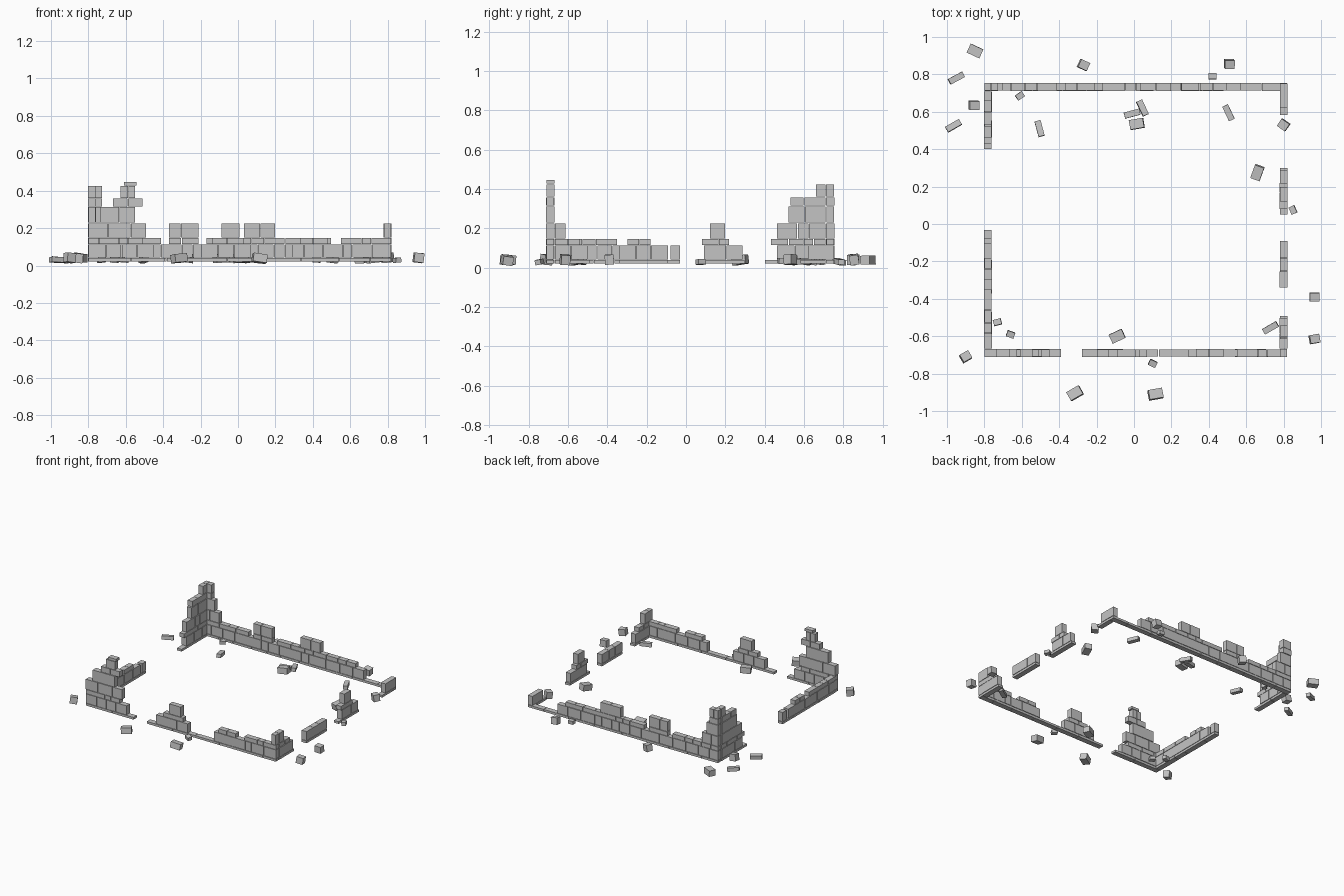
import bpy
import bmesh
import math
import random
from mathutils import Matrix, Vector, Euler

if "Cube" in bpy.data.objects:
    bpy.data.objects.remove(bpy.data.objects["Cube"], do_unlink=True)

random.seed(4)

# One plain stone colour for everything
STONE = (.55, .55, .55, 1)
stone = bpy.data.materials.new("grey_stone")
stone.use_nodes = True
stone.diffuse_color = STONE
stone.node_tree.nodes["Principled BSDF"].inputs["Base Color"].default_value = STONE

# Bottom and top of each stone course, and its usual block length
COURSES = {
    "footing": (.022, .039, .17),
    "first": (.042, .112, .09),
    "second": (.115, .146, .08),
    "third": (.149, .225, .09),
    "fourth": (.229, .312, .08),
    "fifth": (.316, .358, .09),
    "sixth": (.361, .424, .05),
    "cap": (.427, .446, .08),
}
THICKNESS = .042
JOINT = .003


def finish(name, bm):
    """Turn a bmesh into a named flat-shaded stone object."""
    mesh = bpy.data.meshes.new(name)
    bm.to_mesh(mesh)
    bm.free()
    mesh.materials.append(stone)
    obj = bpy.data.objects.new(name, mesh)
    bpy.context.collection.objects.link(obj)
    return obj


def add_block(bm, centre, size, turn=(0, 0, 0)):
    matrix = (Matrix.Translation(Vector(centre))
              @ Euler(turn).to_matrix().to_4x4()
              @ Matrix.Diagonal((*size, 1)))
    bmesh.ops.create_cube(bm, size=1, matrix=matrix)


def split_run(start, end, usual):
    """Cut a run of masonry into uneven block lengths."""
    count = max(1, round((end - start) / usual))
    weights = [random.uniform(.6, 1.4) for _ in range(count)]
    scale = (end - start) / sum(weights)
    position = start
    for weight in weights:
        following = position + weight * scale
        yield position, following
        position = following


def build_wall(name, axis, offset, **courses):
    """Lay every course of a wall running along the x or y axis."""
    bm = bmesh.new()
    for course, runs in courses.items():
        bottom, top, usual = COURSES[course]
        for start, end in runs:
            for low, high in split_run(start, end, usual):
                along = (low + high) / 2
                length = high - low - JOINT
                depth = THICKNESS - random.uniform(0, JOINT)
                height = (bottom + top) / 2
                if axis == "x":
                    centre = (along, offset, height)
                    size = (length, depth, top - bottom)
                else:
                    centre = (offset, along, height)
                    size = (depth, length, top - bottom)
                add_block(bm, centre, size)
    return finish(name, bm)


# Long back wall, rising to the tall ruined corner
build_wall(
    "back_wall", "x", .733,
    footing=[(-.8, .82)],
    first=[(-.8, .57)],
    second=[(-.8, -.41), (-.37, -.21), (-.17, .5)],
    third=[(-.8, -.66), (-.37, -.21), (.03, .2)],
    fourth=[(-.8, -.7)],
    fifth=[(-.8, -.725)],
    sixth=[(-.8, -.725)],
)

# Front wall on either side of the doorway
build_wall(
    "front_wall_stepped_end", "x", -.69,
    footing=[(-.8, -.39)],
    first=[(-.8, -.45)],
    second=[(-.8, -.51)],
    third=[(-.8, -.49)],
    fourth=[(-.74, -.55)],
    fifth=[(-.67, -.51)],
    sixth=[(-.63, -.55)],
    cap=[(-.61, -.54)],
)
build_wall(
    "front_wall_long_part", "x", -.69,
    footing=[(-.28, .82)],
    first=[(-.2, .07), (.29, .82)],
    second=[(-.14, .03), (.33, .48), (.55, .82)],
    third=[(-.09, .01), (.78, .82)],
)

# Side wall running from the two tall corners
build_wall(
    "right_wall_back_part", "y", -.781,
    footing=[(.4, .711)],
    first=[(.46, .711)],
    second=[(.43, .711)],
    third=[(.46, .711)],
    fourth=[(.52, .711)],
    fifth=[(.53, .711)],
    sixth=[(.66, .711)],
)
build_wall(
    "right_wall_front_part", "y", -.781,
    footing=[(-.668, -.03)],
    first=[(-.668, -.1), (-.08, -.03)],
    second=[(-.668, -.35), (-.3, -.18)],
)

# Broken side wall with three gaps
build_wall(
    "left_wall_back_corner", "y", .8,
    footing=[(.58, .711)],
    first=[(.62, .754)],
)
build_wall(
    "left_wall_stepped_stub", "y", .8,
    footing=[(.05, .3)],
    first=[(.09, .29)],
    second=[(.08, .22)],
    third=[(.12, .2)],
)
build_wall(
    "left_wall_low_stub", "y", .8,
    footing=[(-.34, -.09)],
    first=[(-.34, -.09)],
)
build_wall(
    "left_wall_front_corner", "y", .8,
    footing=[(-.668, -.49)],
    first=[(-.668, -.5)],
    second=[(-.668, -.54)],
    third=[(-.668, -.61)],
)

# Fallen stones: kind, x, y and turn in degrees
KINDS = {
    "slab": (.085, .033, .028),
    "brick": (.075, .052, .045),
    "chunk": (.052, .046, .05),
    "chip": (.042, .032, .026),
}
FALLEN = [
    ("brick", -.85, .925, -25), ("slab", -.95, .78, 28),
    ("chunk", -.855, .635, 0), ("slab", -.965, .525, 30),
    ("chip", -.61, .685, 35), ("slab", -.505, .51, 105),
    ("chunk", -.27, .85, -25), ("slab", -.01, .59, 15),
    ("slab", .045, .62, 115), ("brick", .015, .535, 10),
    ("chip", .42, .79, 0), ("chunk", .51, .855, 0),
    ("slab", .505, .595, 115), ("chunk", .8, .53, -35),
    ("brick", .66, .275, 70), ("chip", .85, .075, 115),
    ("chunk", .965, -.39, 0), ("chunk", .965, -.615, 10),
    ("slab", .73, -.555, 30), ("brick", .115, -.91, 10),
    ("chip", .1, -.745, -25), ("brick", -.09, -.6, 25),
    ("brick", -.315, -.905, 30), ("chunk", -.9, -.71, 30),
    ("chip", -.66, -.59, -20), ("chip", -.73, -.525, 15),
]
for kind, x, y, degrees in FALLEN:
    bm = bmesh.new()
    size = KINDS[kind]
    tilt = [random.uniform(-.15, .15) for _ in "xy"]
    add_block(bm, (x, y, .016 + size[2] / 2), size,
              (*tilt, math.radians(degrees)))
    finish("fallen_" + kind, bm)
